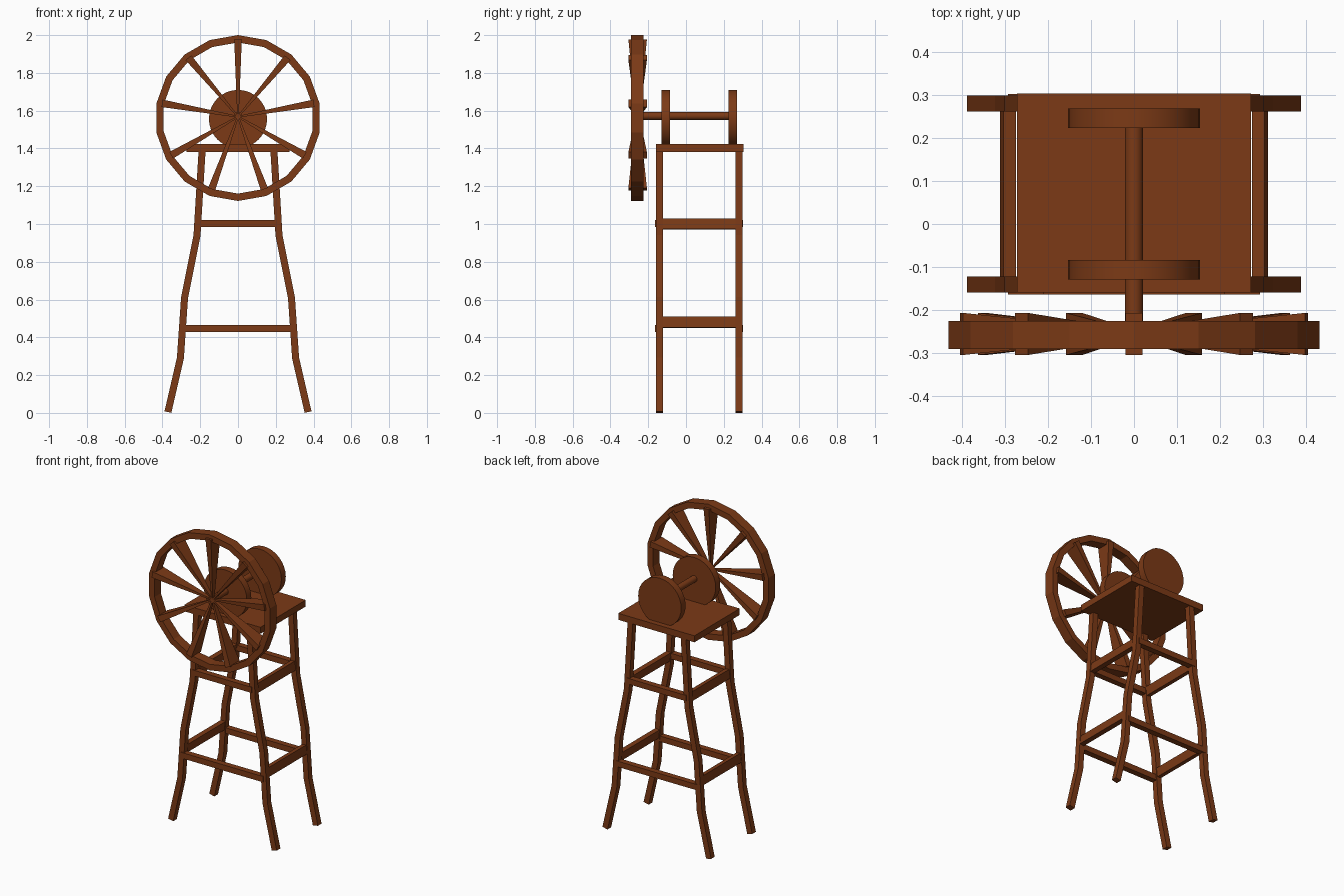
import bpy, bmesh, math
from mathutils import Vector, Matrix

if "Cube" in bpy.data.objects:
    bpy.data.objects.remove(bpy.data.objects["Cube"])

wood = bpy.data.materials.new("brown_wood")
wood.diffuse_color = (0.2, 0.042, 0.008, 1)
wood.use_nodes = True
wood.node_tree.nodes["Principled BSDF"].inputs["Base Color"].default_value = wood.diffuse_color


def make(name, verts, faces):
    me = bpy.data.meshes.new(name)
    me.from_pydata(verts, [], faces)
    bm = bmesh.new()
    bm.from_mesh(me)
    bmesh.ops.recalc_face_normals(bm, faces=bm.faces)
    bm.to_mesh(me)
    bm.free()
    me.materials.append(wood)
    ob = bpy.data.objects.new(name, me)
    bpy.context.collection.objects.link(ob)
    return ob


BOX_FACES = [(0, 1, 2, 3), (4, 5, 6, 7), (0, 1, 5, 4), (1, 2, 6, 5), (2, 3, 7, 6), (3, 0, 4, 7)]


def box(name, center, size, tilt=0):
    hx, hy, hz = (s / 2 for s in size)
    rot = Matrix.Rotation(tilt, 3, 'Y')
    quad = [(-1, -1), (1, -1), (1, 1), (-1, 1)]
    verts = [Vector(center) + rot @ Vector((sx * hx, sy * hy, sz * hz))
             for sz in (-1, 1) for sx, sy in quad]
    return make(name, verts, BOX_FACES)


def disc(name, r, y0, y1, z, n):
    verts = [(r * math.sin(2 * math.pi * i / n), y, z + r * math.cos(2 * math.pi * i / n))
             for y in (y0, y1) for i in range(n)]
    faces = [tuple(range(n)), tuple(range(n, 2 * n))]
    faces += [(i, (i + 1) % n, n + (i + 1) % n, n + i) for i in range(n)]
    ob = make(name, verts, faces)
    bpy.context.view_layer.objects.active = ob
    ob.select_set(True)
    bpy.ops.object.shade_smooth_by_angle(angle=math.radians(30))
    ob.select_set(False)
    return ob


def leg(name, path, side, y0, y1, half):
    pts = [Vector((side * x, z)) for x, z in path]
    verts = []
    for i, p in enumerate(pts):
        d = (pts[min(i + 1, len(pts) - 1)] - pts[max(i - 1, 0)]).normalized()
        n = Vector((-d.y, d.x)) * half
        a, b = p + n, p - n
        verts += [(a.x, y0, a.y), (b.x, y0, b.y), (b.x, y1, b.y), (a.x, y1, a.y)]
    faces = [(0, 1, 2, 3), tuple(range(len(verts) - 4, len(verts)))]
    for i in range(len(pts) - 1):
        faces += [(4 * i + k, 4 * i + (k + 1) % 4, 4 * i + 4 + (k + 1) % 4, 4 * i + 4 + k)
                  for k in range(4)]
    return make(name, verts, faces)


# Table top
box("table_top", (0, 0.072, 1.402), (0.545, 0.463, 0.042))

# Four bent legs
path = [(0.19, 1.39), (0.217, 0.94), (0.283, 0.61), (0.305, 0.29), (0.371, 0.0045)]
for row, y0, y1 in (("front", -0.159, -0.122), ("back", 0.262, 0.299)):
    for label, s in (("left", -1), ("right", 1)):
        leg(f"{row}_{label}_leg", path, s, y0, y1, 0.0185)

# Cross bars at two heights
for label, x, zbar, zside in (("upper", 0.212, 1.002, 1.0), ("lower", 0.293, 0.446, 0.479)):
    box(f"{label}_front_bar", (0, -0.145, zbar), (2 * x, 0.038, 0.037))
    box(f"{label}_back_bar", (0, 0.284, zbar), (2 * x, 0.038, 0.037))
    for side, s in (("left", -1), ("right", 1)):
        box(f"{label}_{side}_bar", (s * x, 0.075, zside), (0.03, 0.43, 0.057), -s * 0.13)

# Bearing discs and axle
disc("front_disc", 0.154, -0.129, -0.084, 1.556, 32)
disc("back_disc", 0.154, 0.224, 0.269, 1.556, 32)
disc("axle", 0.021, -0.25, 0.245, 1.572, 24)

# Wheel rim, 18 flat sides
n, zc = 18, 1.561
verts = []
for r, y in ((0.439, -0.291), (0.439, -0.226), (0.4, -0.226), (0.4, -0.291)):
    verts += [(r * math.sin(2 * math.pi * i / n), y, zc + r * math.cos(2 * math.pi * i / n))
              for i in range(n)]
faces = []
for k in range(4):
    k2 = (k + 1) % 4
    faces += [(k * n + i, k * n + (i + 1) % n, k2 * n + (i + 1) % n, k2 * n + i)
              for i in range(n)]
make("wheel_rim", verts, faces)

# Nine spokes widening toward the rim
for i in range(9):
    rot = Matrix.Rotation(math.radians(40 * i), 3, 'Y')
    verts = []
    for r, hx, hy in ((0.0, 0.004, 0.008), (0.408, 0.02, 0.049)):
        for sx, sy in ((-1, -1), (1, -1), (1, 1), (-1, 1)):
            verts.append(rot @ Vector((sx * hx, sy * hy, r)) + Vector((0, -0.256, 1.568)))
    make(f"spoke_{i + 1}", verts, BOX_FACES)
